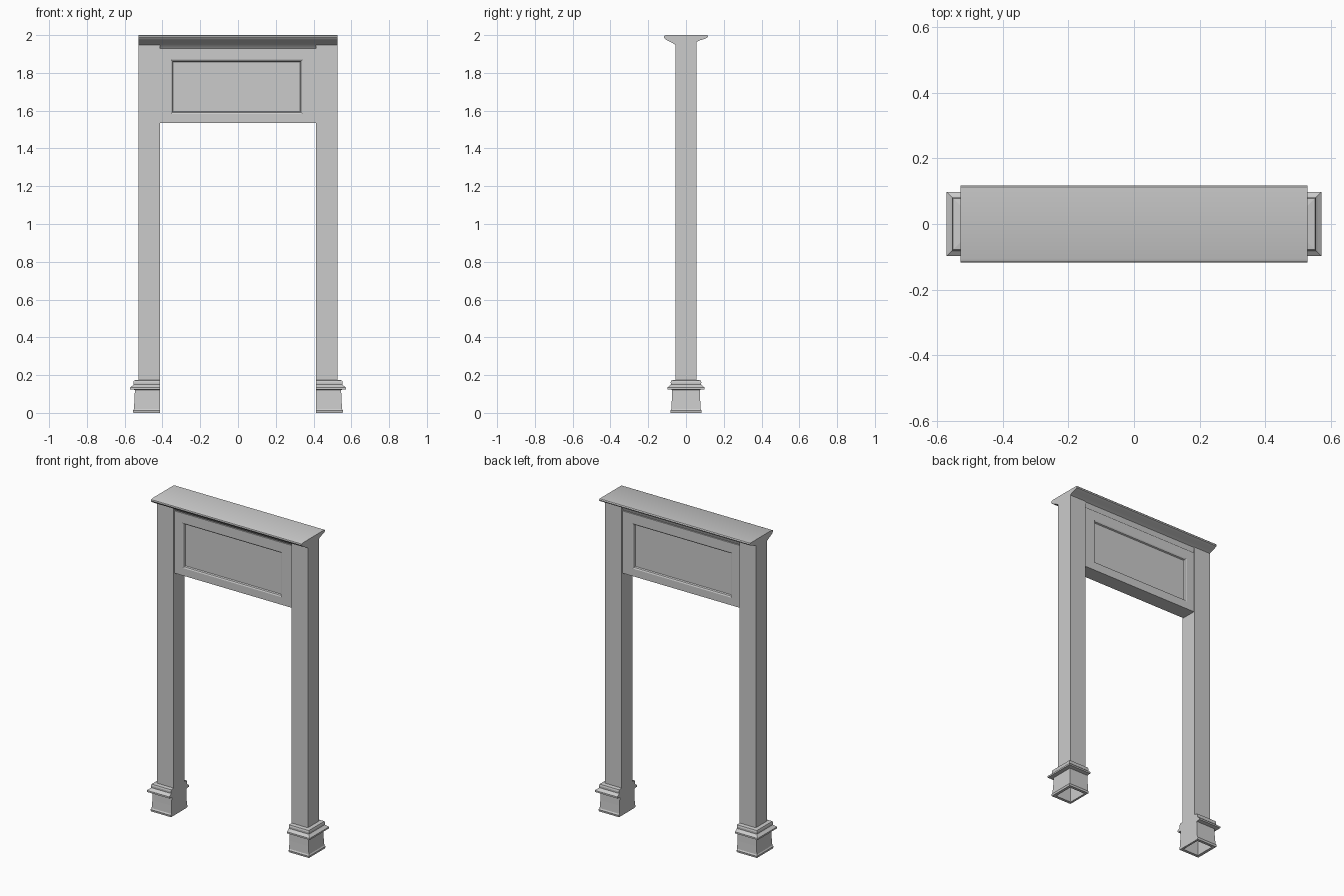
import bpy
import bmesh
from mathutils import Vector

cube = bpy.data.objects.get("Cube")
if cube:
    bpy.data.objects.remove(cube, do_unlink=True)

grey = bpy.data.materials.new("stone grey")
grey.use_nodes = True
GREY = (0.6, 0.6, 0.6, 1)
grey.diffuse_color = GREY
grey.node_tree.nodes["Principled BSDF"].inputs["Base Color"].default_value = GREY


def loft(name, rings):
    """Skin a list of closed rings, capping both ends."""
    bm = bmesh.new()
    loops = [[bm.verts.new(p) for p in ring] for ring in rings]
    n = len(loops[0])
    for a, b in zip(loops, loops[1:]):
        for i in range(n):
            j = (i + 1) % n
            bm.faces.new((a[i], a[j], b[j], b[i]))
    bm.faces.new(loops[0])
    bm.faces.new(loops[-1])
    bmesh.ops.recalc_face_normals(bm, faces=bm.faces)
    mesh = bpy.data.meshes.new(name)
    bm.to_mesh(mesh)
    bm.free()
    mesh.materials.append(grey)
    obj = bpy.data.objects.new(name, mesh)
    bpy.context.collection.objects.link(obj)
    return obj


INNER, OUTER, DEPTH = 0.413, 0.528, 0.055


# Legs: hollow foot, moulded base on three sides, plain square post
def leg_ring(side, z, out, inner=INNER):
    x, y = OUTER + out, DEPTH + out
    return [Vector((side * px, py, z))
            for px, py in ((inner, -y), (x, -y), (x, y), (inner, y))]


base_profile = [
    (0, 0.026), (0.012, 0.028), (0.02, 0.023), (0.07, 0.02), (0.122, 0.018),
    (0.125, 0.043), (0.135, 0.043), (0.145, 0.03), (0.15, 0.025),
    (0.162, 0.026), (0.172, 0.023), (0.175, 0),
]
for side, label in ((1, "left"), (-1, "right")):
    rings = [leg_ring(side, z, 0.008, INNER + 0.013) for z in (0.12, 0)]
    rings += [leg_ring(side, z, out) for z, out in base_profile]
    rings.append(leg_ring(side, 1.985, 0))
    loft(label + "_leg", rings)


# Header: one board with a sunken, bevel-framed panel on each face
def header_ring(y, rect):
    x0, x1, z0, z1 = rect
    return [Vector((x, y, z)) for x, z in ((x0, z0), (x1, z0), (x1, z1), (x0, z1))]


def shrink(rect, d):
    return (rect[0] + d, rect[1] - d, rect[2] + d, rect[3] - d)


board = (-INNER, INNER, 1.535, 1.93)
panel = (-0.355, 0.341, 1.583, 1.87)
front = [(-0.036, shrink(panel, 0.012)), (-0.044, shrink(panel, 0.008)),
         (-0.048, panel), (-0.048, board)]
faces = front + [(-y, rect) for y, rect in reversed(front)]
loft("header_panel", [header_ring(y, rect) for y, rect in faces])

# Crown: cove profile swept across the full width
crown_profile = [
    (-0.04, 1.93), (-0.052, 1.946), (-0.075, 1.96), (-0.1, 1.972), (-0.112, 1.98),
    (-0.117, 1.988), (-0.115, 1.996), (-0.106, 2),
    (0.112, 2), (0.117, 1.994), (0.114, 1.987), (0.1, 1.98),
    (0.075, 1.973), (0.052, 1.962), (0.04, 1.93),
]
crown = loft("crown_moulding", [[Vector((x, y, z)) for y, z in crown_profile]
                                for x in (-OUTER, OUTER)])
bpy.context.view_layer.objects.active = crown
crown.select_set(True)
bpy.ops.object.shade_smooth_by_angle()
